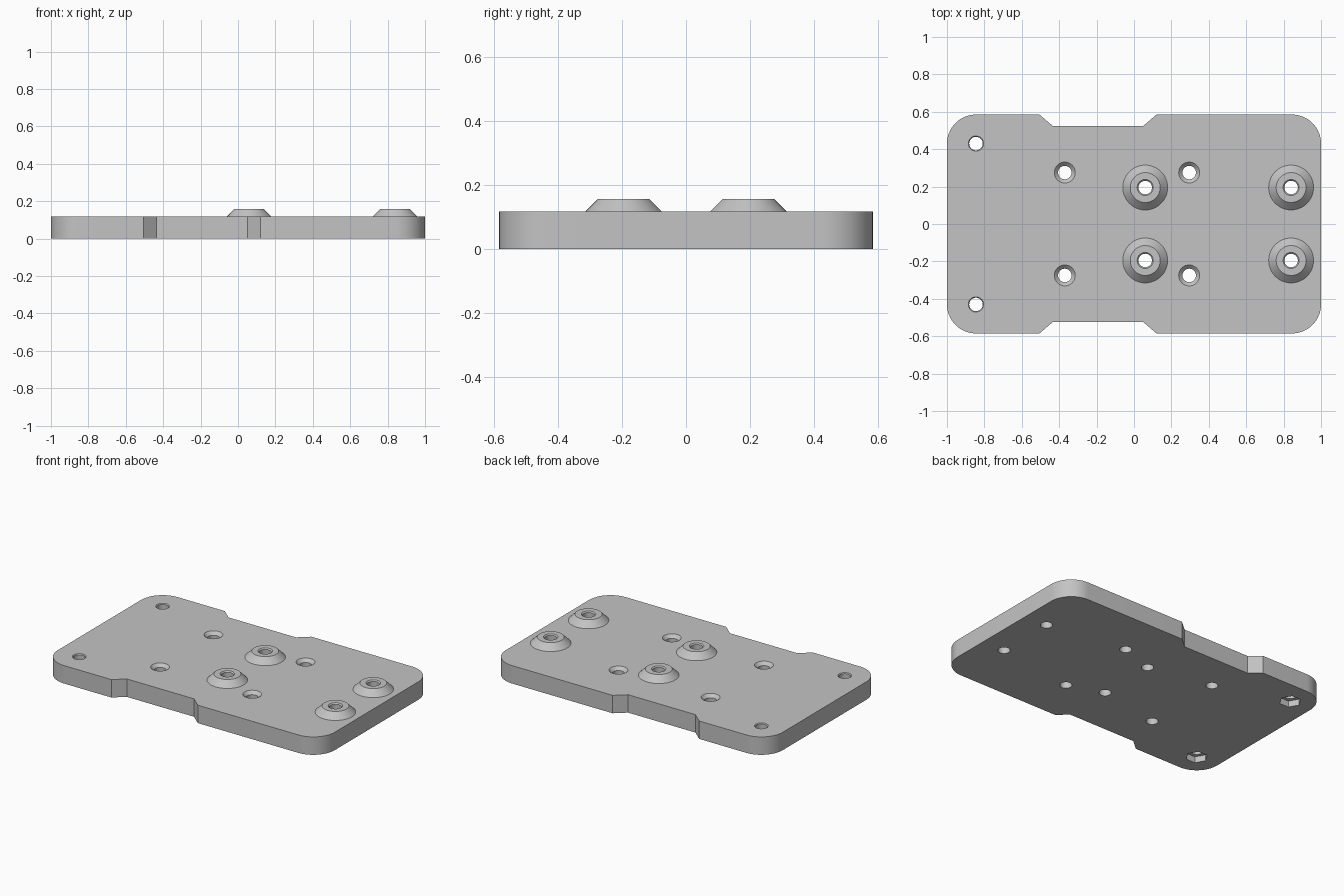
import bpy, bmesh
from math import cos, sin, pi, tau

cube = bpy.data.objects.get("Cube")
if cube:
    bpy.data.objects.remove(cube, do_unlink=True)

# Main dimensions
HALF_X, HALF_Y, CORNER = 1.0, 0.585, 0.155
PLATE_TOP, BOSS_TOP = 0.117, 0.157
BORE = 0.036

grey = bpy.data.materials.new("plain grey")
grey.use_nodes = True
colour = (0.55, 0.55, 0.55, 1)
grey.diffuse_color = colour
grey.node_tree.nodes["Principled BSDF"].inputs["Base Color"].default_value = colour


def make_object(name, bm):
    bmesh.ops.recalc_face_normals(bm, faces=bm.faces)
    mesh = bpy.data.meshes.new(name)
    bm.to_mesh(mesh)
    bm.free()
    mesh.materials.append(grey)
    obj = bpy.data.objects.new(name, mesh)
    bpy.context.collection.objects.link(obj)
    return obj


def lathe(bm, profile, x, y, sides=48):
    """Closed solid of revolution from (radius, height) pairs."""
    rings = [[bm.verts.new((x + r * cos(tau * i / sides), y + r * sin(tau * i / sides), z))
              for i in range(sides)] for r, z in profile]
    for low, high in zip(rings, rings[1:]):
        for i in range(sides):
            j = (i + 1) % sides
            bm.faces.new((low[i], low[j], high[j], high[i]))
    bm.faces.new(rings[0][::-1])
    bm.faces.new(rings[-1])


def lathes(name, profile, places, sides=48):
    bm = bmesh.new()
    for x, y in places:
        lathe(bm, profile, x, y, sides)
    return make_object(name, bm)


def bore_profile(top, rim):
    """Through hole with a 45 degree sink of the given rim radius."""
    return [(BORE, -0.05), (BORE, top - (rim - BORE)), (rim + 0.02, top + 0.02)]


def cut(obj, cutter):
    mod = obj.modifiers.new("cut", "BOOLEAN")
    mod.operation, mod.solver, mod.object = "DIFFERENCE", "EXACT", cutter
    bpy.context.view_layer.objects.active = obj
    bpy.ops.object.modifier_apply(modifier=mod.name)


def mirrored(xs, y):
    return [(x, s * y) for x in xs for s in (1, -1)]


# Plate outline: back half from right to left, then turned to the front
def arc(cx, start, steps=16):
    return [(cx + CORNER * cos(start + pi / 2 * i / steps),
             HALF_Y - CORNER + CORNER * sin(start + pi / 2 * i / steps))
            for i in range(steps + 1)]


back = arc(HALF_X - CORNER, 0)
back += [(0.12, HALF_Y), (0.05, 0.525), (-0.435, 0.525), (-0.505, HALF_Y)]
back += arc(CORNER - HALF_X, pi / 2)
outline = back + [(x, -y) for x, y in reversed(back)]

bm = bmesh.new()
base = bm.faces.new([bm.verts.new((x, y, 0)) for x, y in outline])
grown = bmesh.ops.extrude_face_region(bm, geom=[base], use_keep_orig=True)
bmesh.ops.translate(bm, vec=(0, 0, PLATE_TOP),
                    verts=[v for v in grown["geom"] if isinstance(v, bmesh.types.BMVert)])
plate = make_object("base_plate", bm)

# Conical bosses
boss_places = mirrored((0.06, 0.84), 0.195)
bosses = lathes("mounting_bosses", [(0.12, PLATE_TOP), (0.08, BOSS_TOP)], boss_places)

# Holes: boss bores, countersunk screws, corner bolts, hexagonal nut pockets
corners = mirrored((-0.845,), 0.43)
boss_bores = lathes("boss_bore_cutter", bore_profile(BOSS_TOP, 0.043), boss_places)
sinks = lathes("countersink_cutter", bore_profile(PLATE_TOP, 0.056),
               mirrored((-0.37, 0.295), 0.275))
bolts = lathes("corner_bolt_cutter", bore_profile(PLATE_TOP, 0.041), corners)
pockets = lathes("nut_pocket_cutter", [(0.066, -0.05), (0.066, 0.04)], corners, 6)

cut(bosses, boss_bores)
for cutter in (boss_bores, sinks, bolts, pockets):
    cut(plate, cutter)
    bpy.data.objects.remove(cutter, do_unlink=True)

# Smooth round walls, sharp edges kept
for obj in (plate, bosses):
    bpy.ops.object.select_all(action="DESELECT")
    obj.select_set(True)
    bpy.context.view_layer.objects.active = obj
    bpy.ops.object.shade_smooth_by_angle(angle=pi / 6)
